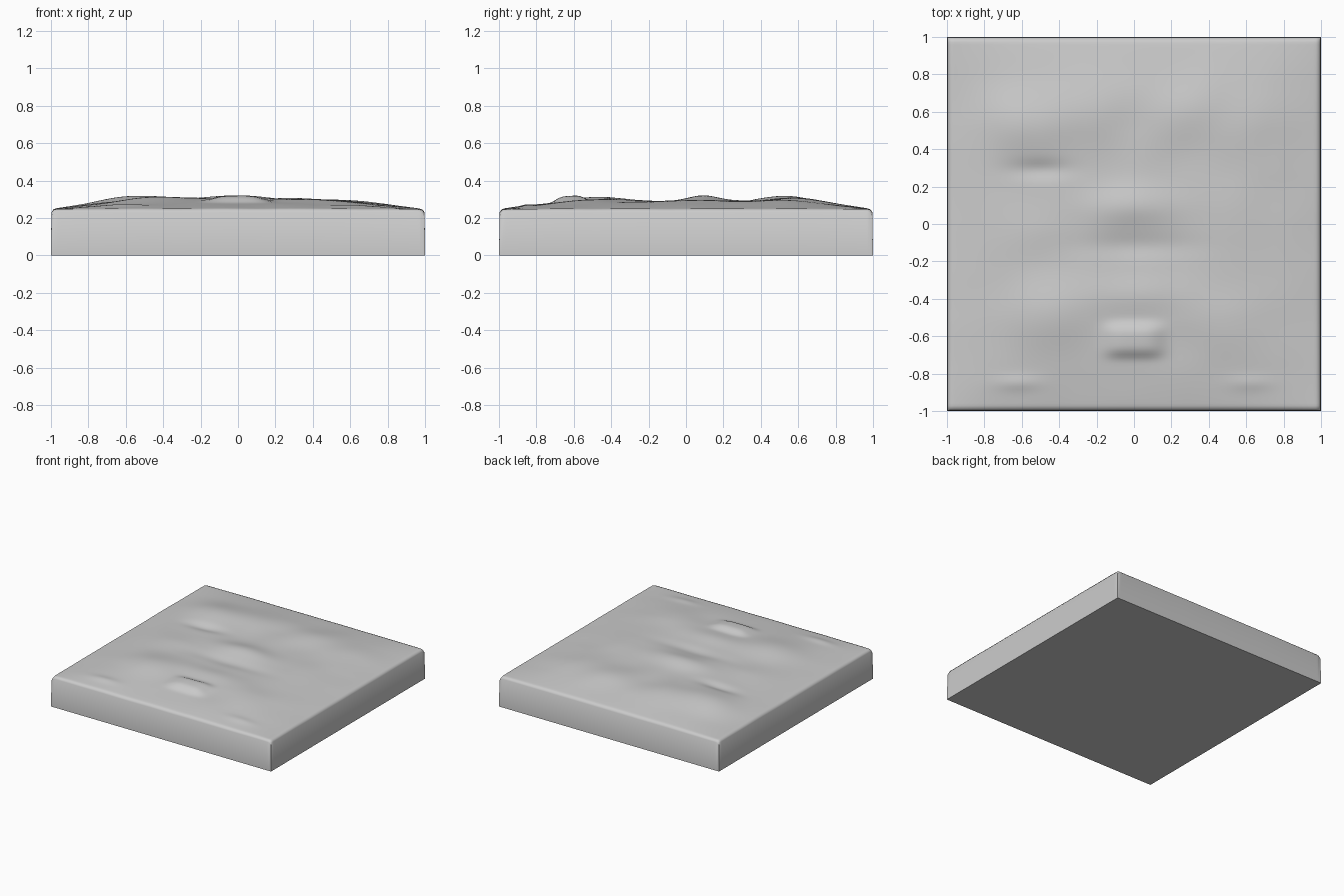
import bpy, bmesh, math
from mathutils import Vector, noise

if "Cube" in bpy.data.objects:
    bpy.data.objects.remove(bpy.data.objects["Cube"])

N = 120

# soft mounds and hollows: centre x, centre y, radius x, radius y, height
MOUNDS = [
    (-0.56, 0.54, 0.24, 0.18, 0.037),
    (-0.22, 0.62, 0.20, 0.18, 0.018),
    (0.30, 0.60, 0.24, 0.18, 0.019),
    (0.65, 0.55, 0.18, 0.22, 0.010),
    (-0.02, 0.09, 0.26, 0.11, 0.027),
    (0.02, -0.12, 0.30, 0.06, -0.010),
    (-0.50, 0.29, 0.16, 0.05, -0.016),
    (-0.60, -0.05, 0.18, 0.16, 0.008),
    (0.55, 0.00, 0.16, 0.18, 0.006),
    (-0.45, -0.48, 0.24, 0.16, 0.024),
    (0.42, -0.50, 0.22, 0.16, 0.014),
    (0.00, -0.38, 0.22, 0.10, 0.012),
    (-0.62, -0.85, 0.12, 0.04, 0.009),
    (0.62, -0.85, 0.12, 0.04, 0.007),
]


def height(x, y):
    ax, ay = abs(x), abs(y)
    crown = (1 - ax ** 3.2) * (1 - ay ** 4)
    z = 0.246 + 0.046 * crown
    for cx, cy, rx, ry, h in MOUNDS:
        z += h * math.exp(-((x - cx) / rx) ** 2 - ((y - cy) / ry) ** 2)
    # small flat-topped block near the front
    z += 0.032 * math.exp(-(x / 0.15) ** 4 - ((y + 0.62) / 0.085) ** 4)
    # gentle ripples
    z += 0.006 * noise.noise(Vector((x * 4, y * 4, 2.7))) * (0.3 + 0.7 * crown)
    # rounded rim
    for a in (ax, ay):
        t = max(0, (a - 0.965) / 0.035)
        z -= 0.016 * t ** 3
    return z


def spread(i):
    # grid spacing, tighter at the rim
    t = 2 * i / N - 1
    return 0.85 * t + 0.15 * math.sin(t * math.pi / 2)


# terrain surface
bm = bmesh.new()
rows = [[bm.verts.new((spread(i), spread(j), height(spread(i), spread(j))))
         for i in range(N + 1)] for j in range(N + 1)]
for j in range(N):
    for i in range(N):
        bm.faces.new((rows[j][i], rows[j][i + 1], rows[j + 1][i + 1], rows[j + 1][i]))

# slab walls and flat underside
rim = ([rows[0][i] for i in range(N)] + [rows[j][N] for j in range(N)]
       + [rows[N][i] for i in range(N, 0, -1)] + [rows[j][0] for j in range(N, 0, -1)])
for v in rim:
    v.co.x *= 0.996
    v.co.y *= 0.996
low = [bm.verts.new((v.co.x / 0.996, v.co.y / 0.996, 0)) for v in rim]
n = len(rim)
for k in range(n):
    m = (k + 1) % n
    bm.faces.new((low[k], low[m], rim[m], rim[k]))
bm.faces.new(low[::-1])
bmesh.ops.recalc_face_normals(bm, faces=bm.faces)

me = bpy.data.meshes.new("terrain_slab")
bm.to_mesh(me)
bm.free()
slab = bpy.data.objects.new("terrain_slab", me)
bpy.context.collection.objects.link(slab)
bpy.context.view_layer.objects.active = slab
slab.select_set(True)
bpy.ops.object.shade_smooth_by_angle(angle=math.radians(40))
